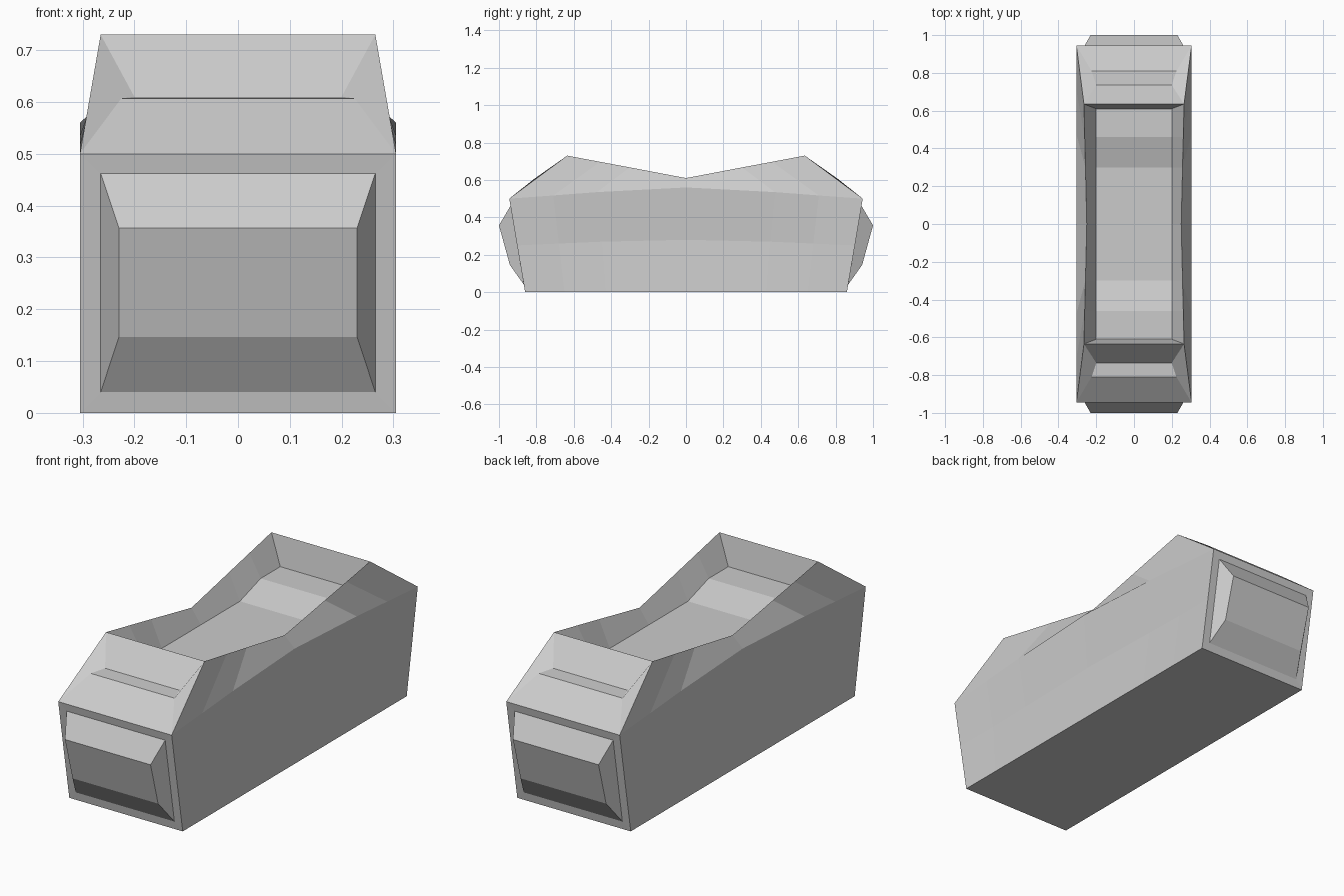
import bpy, bmesh
from mathutils import Vector

if "Cube" in bpy.data.objects:
    bpy.data.objects.remove(bpy.data.objects["Cube"])

# Cross-section stations from the end to the middle:
# bottom edge, side waist, shoulder, rim, seat floor
stations = [
    [(.305, .86, 0), (.305, .903, .25), (.305, .945, .50), (.265, .635, .73), (.20, .61, .59)],
    [(.305, .65, 0), (.292, .68, .26), (.305, .71, .517), (.261, .46, .697), (.20, .46, .59)],
    [(.305, .43, 0), (.286, .45, .27), (.305, .475, .535), (.257, .30, .667), (.20, .30, .54)],
    [(.305, 0, 0), (.286, 0, .28), (.305, 0, .56), (.25, 0, .61), (.20, 0, .54)],
]


def mid(p):
    """Point moved onto the centre plane."""
    return (0, p[1], p[2])


def strip(points):
    """Faces joining a profile to the centre plane."""
    return [[a, b, mid(b), mid(a)] for a, b in zip(points, points[1:])]


faces = []
# Side walls, shoulders and inner walls
for s, t in zip(stations, stations[1:]):
    for i in range(4):
        faces.append([s[i], s[i + 1], t[i + 1], t[i]])
# Seat floor and underside
faces += strip([s[4] for s in stations])
faces += strip([s[0] for s in stations])

# Sloping hood with a notched step, and the inner end wall
bottom, waist, shoulder, rim, floor = stations[0]
step_out, step_in = (.225, .81, .607), (.20, .735, .61)
faces += strip([shoulder, step_out, step_in, rim, floor])
faces.append([shoulder, step_out, step_in, rim])

# End frame and raised bevelled panel
low, high = (.265, .867, .04), (.265, .938, .462)
in_low, in_high = (.23, .942, .146), (.23, 1.0, .357)
faces += strip([bottom, low, in_low, in_high, high, shoulder])
faces.append([bottom, waist, shoulder, high, low])
faces.append([low, in_low, in_high, high])

# Mirror the quarter into all four corners and weld
bm = bmesh.new()
for sx in (1, -1):
    for sy in (1, -1):
        for f in faces:
            bm.faces.new([bm.verts.new(Vector((x * sx, y * sy, z))) for x, y, z in f])
bmesh.ops.remove_doubles(bm, verts=bm.verts, dist=1e-4)
bmesh.ops.recalc_face_normals(bm, faces=bm.faces)

mesh = bpy.data.meshes.new("hull_body")
bm.to_mesh(mesh)
bm.free()
body = bpy.data.objects.new("hull_body", mesh)
bpy.context.collection.objects.link(body)
